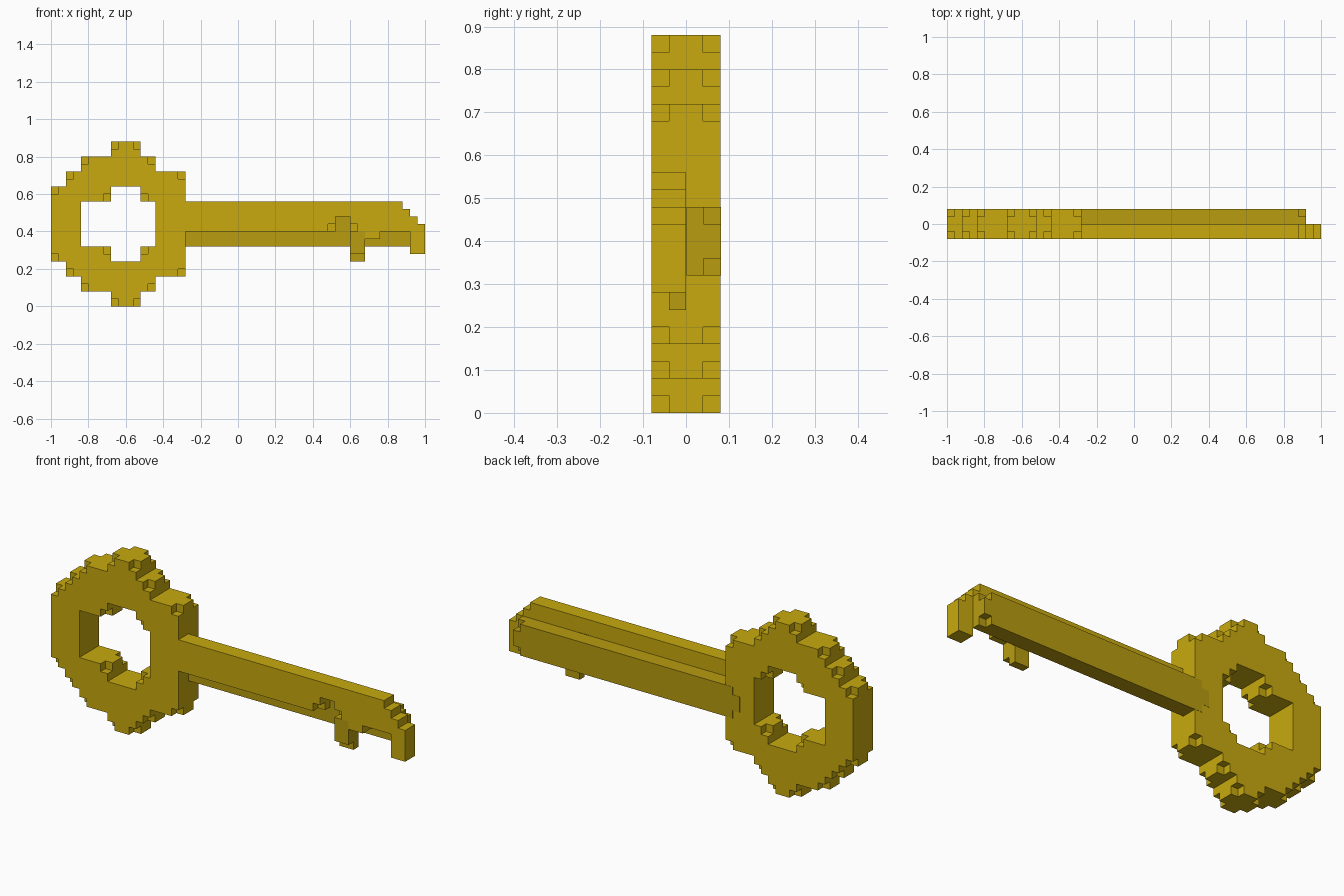
import bpy, bmesh

if "Cube" in bpy.data.objects:
    bpy.data.objects.remove(bpy.data.objects["Cube"])

U = 0.04  # size of one block


def material(name, rgb):
    m = bpy.data.materials.new(name)
    m.diffuse_color = (*rgb, 1.0)
    m.use_nodes = True
    m.node_tree.nodes["Principled BSDF"].inputs["Base Color"].default_value = m.diffuse_color
    return m


gold = material("gold", (0.578, 0.402, 0.0044))
dark_gold = material("dark gold", (0.479, 0.333, 0.005))


def cells(x, y, z):
    """All blocks inside integer ranges."""
    return {(i, j, k) for i in range(*x) for j in range(*y) for k in range(*z)}


def build(name, solid, mat, shift_y=0.0):
    """Make the outer skin of a set of blocks and merge its flat areas."""
    bm = bmesh.new()
    verts = {}

    def vert(p):
        if p not in verts:
            verts[p] = bm.verts.new((p[0] * U - 1, p[1] * U - 0.08 + shift_y, p[2] * U))
        return verts[p]

    for c in solid:
        for axis in range(3):
            for side in (0, 1):
                n = list(c)
                n[axis] += 2 * side - 1
                if tuple(n) in solid:
                    continue
                a, b = (axis + 1) % 3, (axis + 2) % 3
                ring = []
                for da, db in ((0, 0), (1, 0), (1, 1), (0, 1)):
                    p = list(c)
                    p[axis] += side
                    p[a] += da
                    p[b] += db
                    ring.append(vert(tuple(p)))
                bm.faces.new(ring if side else ring[::-1])
    bmesh.ops.dissolve_limit(bm, angle_limit=0.01, verts=bm.verts[:], edges=bm.edges[:])
    me = bpy.data.meshes.new(name)
    bm.to_mesh(me)
    bm.free()
    me.materials.append(mat)
    ob = bpy.data.objects.new(name, me)
    bpy.context.collection.objects.link(ob)
    return ob


# Bow: stepped ring with a hole, corners nicked on front and back
deep = (0, 4)
bow = set()
for x, z in (((8, 12), (0, 22)), ((4, 14), (2, 20)), ((2, 18), (4, 18)), ((0, 18), (6, 16))):
    bow |= cells(x, deep, z)
bow -= cells((4, 14), deep, (8, 14)) | cells((8, 12), deep, (6, 16))
for i, k in ((0, 15), (2, 17), (4, 19), (8, 21), (11, 21), (13, 19), (17, 17), (7, 14), (12, 14)):
    for kk in (k, 21 - k):
        bow -= {(i, 0, kk), (i, 3, kk)}
build("bow", bow, gold)

# Front shaft: stepped tip, end tooth, and a bite in the lower edge
half = (0, 2)
shaft = cells((18, 47), half, (10, 14))
for s in range(3):
    shaft |= cells((47 + s, 48 + s), half, (10, 13 - s))
shaft |= cells((48, 50), half, (7, 10)) | cells((42, 44), half, (9, 10))
shaft -= cells((38, 40), half, (10, 12)) | {(37, 0, 10), (40, 0, 10)}
build("front_shaft", shaft, gold)

# Back shaft: darker bar running into the bow, nicked end corners
back = cells((16, 48), (2, 4), (8, 12))
back -= {(i, 3, k) for i in (16, 47) for k in (8, 11)}
build("back_shaft", back, dark_gold, 0.001)

# Inner tooth: darker, with a nicked lower front edge
tooth = cells((40, 42), half, (6, 10)) - cells((40, 42), (0, 1), (6, 7))
build("inner_tooth", tooth, dark_gold)
